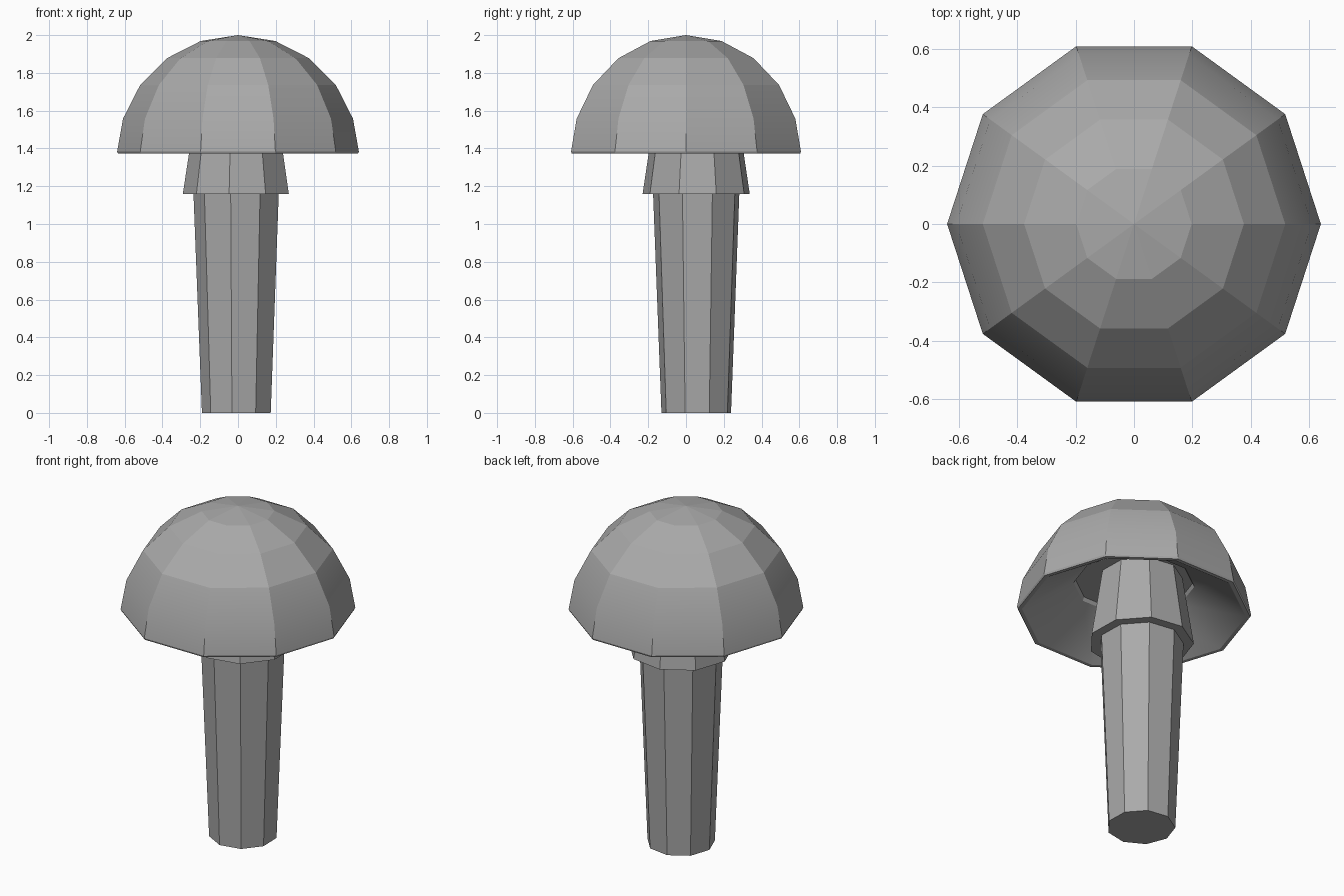
import bpy
import bmesh
import math

cube = bpy.data.objects.get("Cube")
if cube:
    bpy.data.objects.remove(cube, do_unlink=True)

# One plain grey for every part
grey = bpy.data.materials.new("plain grey")
grey.use_nodes = True
colour = (0.4, 0.4, 0.4, 1)
grey.diffuse_color = colour
grey.node_tree.nodes["Principled BSDF"].inputs["Base Color"].default_value = colour


def lathe(name, profile, sides, phase=0, centre=(0, 0), soft=()):
    """Spin a closed (radius, z) profile; bands listed in soft are smooth."""
    bm = bmesh.new()
    rings = []
    for r, z in profile:
        count = sides if r > 0 else 1
        ring = []
        for i in range(count):
            a = math.radians(phase) + math.tau * i / sides
            ring.append(bm.verts.new((centre[0] + r * math.cos(a),
                                      centre[1] + r * math.sin(a), z)))
        rings.append(ring)
    for band, (a, b) in enumerate(zip(rings, rings[1:])):
        for i in range(sides):
            j = (i + 1) % sides
            corners = [a[i % len(a)], b[i % len(b)], b[j % len(b)], a[j % len(a)]]
            face = bm.faces.new(list(dict.fromkeys(corners)))
            face.smooth = band in soft
    bmesh.ops.recalc_face_normals(bm, faces=bm.faces)
    for e in bm.edges:
        all_soft = all(f.smooth for f in e.link_faces)
        e.smooth = all_soft and e.calc_face_angle(0) < math.radians(28)
    mesh = bpy.data.meshes.new(name)
    bm.to_mesh(mesh)
    bm.free()
    mesh.materials.append(grey)
    obj = bpy.data.objects.new(name, mesh)
    bpy.context.collection.objects.link(obj)
    return obj


# Domed ten-sided cap with a thin rim and a recessed underside
radius, middle = 0.64, 1.36
dome = [(0, 2.0)]
for step in range(1, 5):
    a = math.radians(18 * step)
    dome.append((radius * math.sin(a), middle + radius * math.cos(a)))
rim = [(radius, 1.383), (0.635, 1.372), (0.612, 1.372)]
underside = [(0.33, 1.55), (0.32, 1.57), (0, 1.57)]
lathe("cap", dome + rim + underside, 10, soft=(3, 4, 7))

# Nine-sided stem and flared collar, set slightly off the cap's axis
axis = (-0.004, 0.055)
turn = 21.4
lathe("stem", [(0, 0), (0.187, 0), (0.232, 1.165), (0, 1.165)], 9, turn, axis)
lathe("collar", [(0, 1.16), (0.288, 1.16), (0.225, 1.575), (0, 1.575)], 9, turn, axis)
